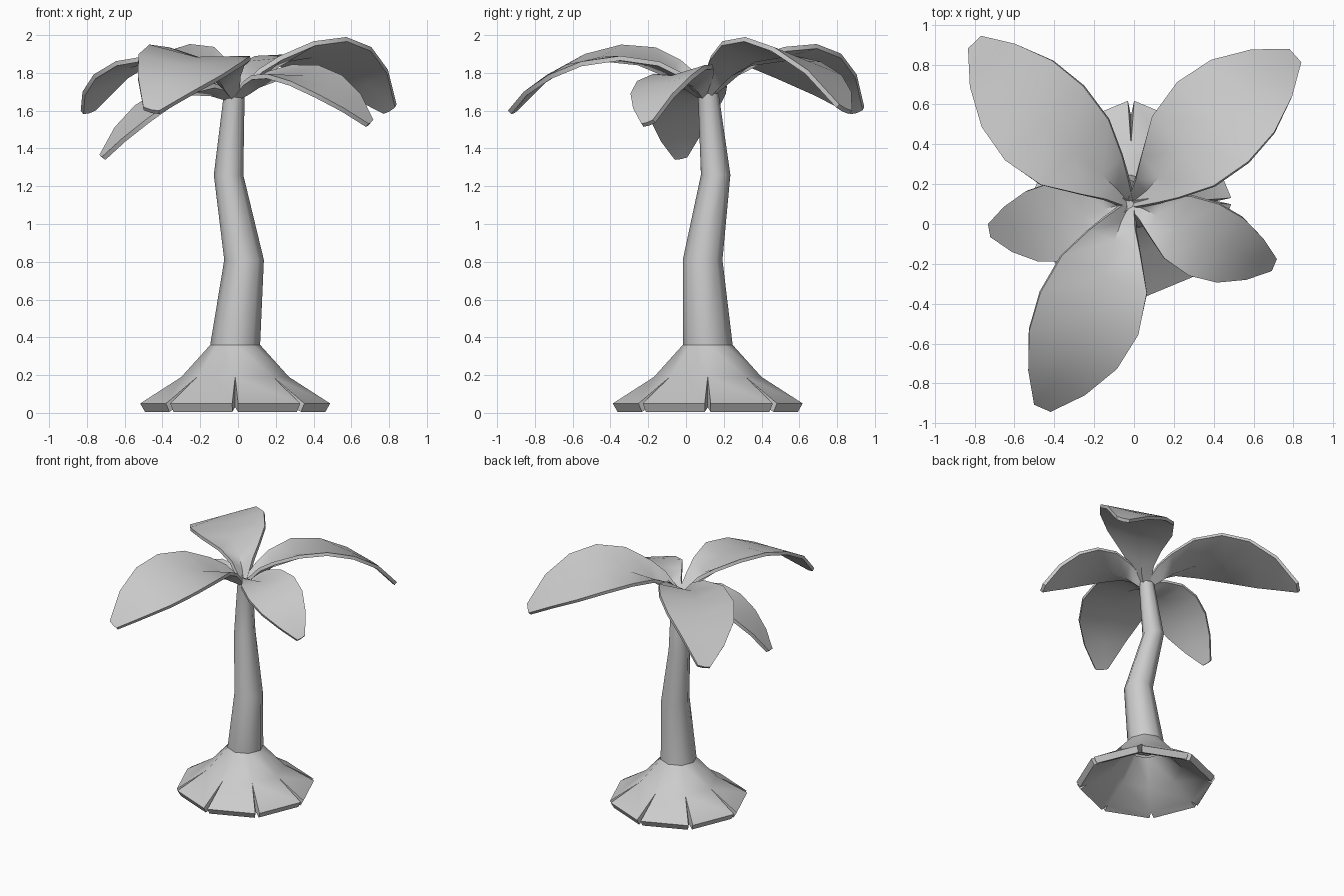
import bpy, bmesh, math

if "Cube" in bpy.data.objects:
    bpy.data.objects.remove(bpy.data.objects["Cube"])


def make_object(name, bm, angle=40, thickness=0):
    bmesh.ops.recalc_face_normals(bm, faces=bm.faces)
    mesh = bpy.data.meshes.new(name)
    bm.to_mesh(mesh)
    bm.free()
    obj = bpy.data.objects.new(name, mesh)
    bpy.context.collection.objects.link(obj)
    bpy.ops.object.select_all(action='DESELECT')
    obj.select_set(True)
    bpy.context.view_layer.objects.active = obj
    if thickness:
        # Top side faces up, then thicken downwards
        if sum(p.normal.z for p in mesh.polygons) < 0:
            mesh.flip_normals()
        mod = obj.modifiers.new("thickness", 'SOLIDIFY')
        mod.thickness = thickness
        mod.offset = -1
        bpy.ops.object.modifier_apply(modifier=mod.name)
    bpy.ops.object.shade_smooth_by_angle(angle=math.radians(angle))
    return obj


# Bent trunk: rings of (x, y, z, radius)
RINGS = [(-0.015, 0.115, 0.33, 0.132), (-0.015, 0.115, 0.36, 0.132), (0.032, 0.088, 0.81, 0.105),
         (-0.05, 0.157, 1.26, 0.078), (-0.02, 0.118, 1.69, 0.055)]
SIDES = 8
bm = bmesh.new()
loops = []
for x, y, z, r in RINGS:
    loops.append([bm.verts.new((x + r * math.cos(math.tau * i / SIDES),
                                y + r * math.sin(math.tau * i / SIDES), z))
                  for i in range(SIDES)])
for a, b in zip(loops, loops[1:]):
    for i in range(SIDES):
        j = (i + 1) % SIDES
        bm.faces.new((a[i], a[j], b[j], b[i]))
bm.faces.new(loops[0])
bm.faces.new(loops[-1])
make_object("trunk", bm, 50)

# Flared root skirt: eight panels with V grooves, profile of (radius, z, groove half-angle)
SKIRT = [(0.132, 0.36, 0), (0.285, 0.19, 0), (0.503, 0.05, 1.8), (0.478, 0.006, 1.8),
         (0.43, 0.03, 0), (0.265, 0.135, 0), (0.11, 0.30, 0)]
N = len(SKIRT)
bm = bmesh.new()
for k in range(8):
    sides = []
    for edge, sign in ((k, 1), (k + 1, -1)):
        side = []
        for r, z, gap in SKIRT:
            a = math.radians(45 * edge + sign * gap)
            side.append(bm.verts.new((-0.015 + r * math.cos(a), 0.115 + r * math.sin(a), z)))
        sides.append(side)
    p, q = sides
    for i in range(N - 1):
        bm.faces.new((p[i], p[i + 1], q[i + 1], q[i]))
    # groove walls running in to the shared groove floor
    for e in sides:
        bm.faces.new((e[1], e[2], e[4]))
        bm.faces.new((e[2], e[3], e[4]))
bmesh.ops.remove_doubles(bm, verts=bm.verts, dist=0.0005)
make_object("root_skirt", bm, 42)

# Leaf stations: distance, left width, right width, heights of left edge, midrib, right edge
LEAF = [(0.0, 0.02, 0.02, 0.02, 0.0, 0.02),
        (0.10, 0.07, 0.08, 0.13, 0.06, 0.14),
        (0.20, 0.14, 0.135, 0.19, 0.125, 0.20),
        (0.375, 0.255, 0.21, 0.22, 0.195, 0.265),
        (0.585, 0.30, 0.235, 0.19, 0.215, 0.28),
        (0.785, 0.27, 0.21, 0.12, 0.175, 0.23),
        (0.97, 0.175, 0.135, 0.03, 0.075, 0.12),
        (1.115, 0.05, 0.04, -0.07, -0.065, -0.05)]


def leaf(name, tip_x, tip_y, scale, drop=0.0, mirror=1, lift=0.0, wide=1.0):
    bx, by, bz = -0.02, 0.10, 1.67
    ang = math.atan2(tip_y - by, tip_x - bx)
    c, s = math.cos(ang), math.sin(ang)
    bm = bmesh.new()
    rows = []
    for d, wl, wr, zl, zm, zr in LEAF:
        tilt = lift * math.sin(math.pi * d / 1.25)
        row = []
        for n, h in ((wl, zl), ((wl - wr) / 2, zm + tilt / 2), (-wr, zr + tilt)):
            u, v = d * scale, n * scale * wide * mirror
            row.append(bm.verts.new((bx + u * c - v * s, by + u * s + v * c,
                                     bz + h * scale - drop * d / 1.115)))
        rows.append(row)
    for a, b in zip(rows, rows[1:]):
        for i in range(2):
            bm.faces.new((a[i], a[i + 1], b[i + 1], b[i]))
    make_object(name, bm, 40, 0.025)


# Three large fronds and two small drooping fronds
leaf("frond_back_right", 0.80, 0.83, 1.0, lift=0.04)
leaf("frond_back_left", -0.80, 0.92, 1.01)
leaf("frond_front", -0.47, -0.935, 1.0)
leaf("frond_right", 0.70, -0.20, 0.705, drop=0.09, mirror=-1, lift=0.03, wide=1.03)
leaf("frond_left", -0.73, -0.03, 0.645, drop=0.27, wide=1.15)
